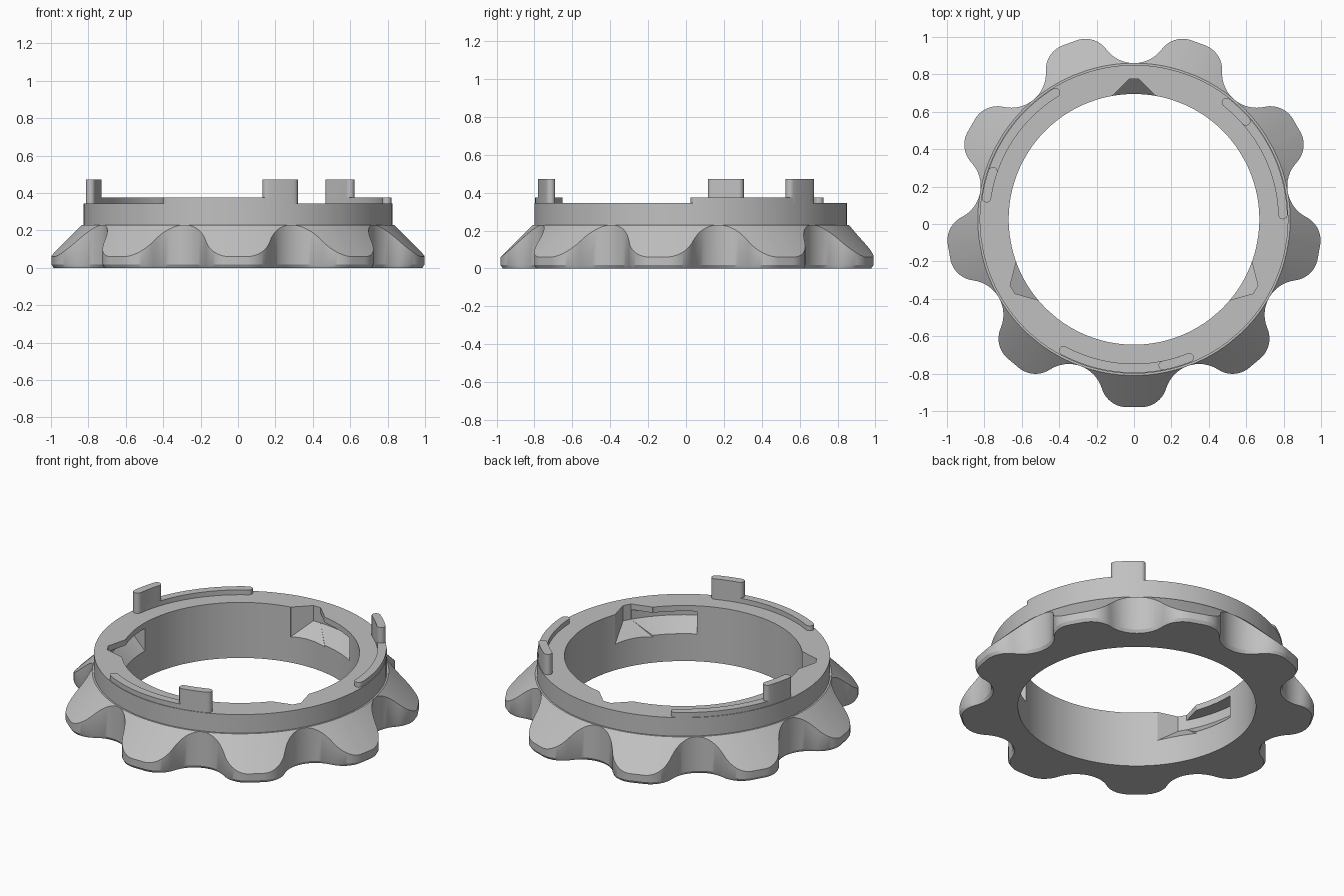
import bpy, bmesh
from math import sin, cos, radians, degrees, atan2, hypot

if "Cube" in bpy.data.objects:
    bpy.data.objects.remove(bpy.data.objects["Cube"])

CY = 0.025            # ring centre in y
R_IN, R_RING, R_CONE, R_LOBE = 0.67, 0.825, 0.835, 1.005

grey = bpy.data.materials.new("plain_grey")
grey.diffuse_color = (0.53, 0.53, 0.53, 1)
grey.use_nodes = True
grey.node_tree.nodes["Principled BSDF"].inputs["Base Color"].default_value = grey.diffuse_color


def pol(r, deg):
    return r * cos(radians(deg)), r * sin(radians(deg))


def finish(name, bm):
    bmesh.ops.remove_doubles(bm, verts=bm.verts, dist=1e-5)
    bmesh.ops.recalc_face_normals(bm, faces=bm.faces)
    me = bpy.data.meshes.new(name)
    bm.to_mesh(me)
    bm.free()
    ob = bpy.data.objects.new(name, me)
    ob.location.y = CY
    me.materials.append(grey)
    bpy.context.collection.objects.link(ob)
    return ob


def loft(name, loops, closed):
    """Skin a list of equal vertex loops; join last to first or cap both ends."""
    bm = bmesh.new()
    rows = [[bm.verts.new(p) for p in lp] for lp in loops]
    n, m = len(rows), len(rows[0])
    for i in range(n if closed else n - 1):
        a, b = rows[i], rows[(i + 1) % n]
        for j in range(m):
            k = (j + 1) % m
            bm.faces.new((a[j], a[k], b[k], b[j]))
    if not closed:
        bm.faces.new(rows[0])
        bm.faces.new(rows[-1])
    return finish(name, bm)


def arc(c, r, a0, a1, n):
    out = []
    for i in range(n + 1):
        x, y = pol(r, a0 + (a1 - a0) * i / n)
        out.append((c[0] + x, c[1] + y))
    return out


# One lobe of the grip outline, on the +x axis: round corners, then a hollow
CORNER, HOLLOW, SPREAD = 0.14, 0.185, 2.5
p_hi, p_lo = pol(R_LOBE - CORNER, SPREAD), pol(R_LOBE - CORNER, -SPREAD)
g = pol(R_CONE + HOLLOW, 20)
phi = degrees(atan2(g[1] - p_hi[1], g[0] - p_hi[0]))
lobe = arc(p_lo, CORNER, -phi, -SPREAD, 12) + arc(p_hi, CORNER, SPREAD, phi, 12)
lobe += arc(g, HOLLOW, phi + 180, 220 - phi, 16)[1:-1]

# Grip ring: nine lobes, cone shoulder and upper collar
sections = []
for k in range(9):
    a = radians(-90 + 40 * k)
    for x, y in lobe:
        R, t = hypot(x, y), a + atan2(y, x)
        zc = min(0.23, 0.23 - (R - R_CONE))
        prof = [(R_IN, 0), (R - 0.012, 0), (R, 0.018), (R, zc), (R_CONE, 0.23),
                (R_RING, 0.23), (R_RING, 0.345), (R_IN, 0.345)]
        sections.append([(r * cos(t), r * sin(t), z) for r, z in prof])
ring = loft("grip_ring", sections, True)


# Bayonet pockets: an open entry slot and a closed channel beside it
def slot_cutter(deg):
    bm = bmesh.new()
    a = radians(deg)
    for u, r, z in [(0.117, 0.66, 0.16), (0.025, 0.75, 0.25), (0.117, 0.58, 0.16)]:
        for s in (-1, 1):
            for zz in (z, 0.45):
                v = s * u
                bm.verts.new((r * cos(a) - v * sin(a), r * sin(a) + v * cos(a), zz))
    bmesh.ops.convex_hull(bm, input=bm.verts)
    return finish("slot_cutter", bm)


def channel_cutter(deg):
    prof = [(0.60, 0.17), (0.67, 0.17), (0.75, 0.25), (0.75, 0.31), (0.60, 0.31)]
    loops = []
    for i in range(17):
        t = deg - 31.5 * i / 16
        loops.append([(*pol(r, t), z) for r, z in prof])
    return loft("channel_cutter", loops, False)


for deg in (90, 210, 330):
    for make in (slot_cutter, channel_cutter):
        cutter = make(deg)
        cutter.hide_render = True
        mod = ring.modifiers.new("pocket", 'BOOLEAN')
        mod.operation = 'DIFFERENCE'
        mod.solver = 'EXACT'
        mod.object = cutter
        bpy.context.view_layer.objects.active = ring
        bpy.ops.object.modifier_apply(modifier=mod.name)
        bpy.data.objects.remove(cutter)


# Curved bars with round ends on the collar
def curved_bar(name, a0, a1, z0, z1, r0=0.772, r1=0.821):
    rm, h = (r0 + r1) / 2, (r1 - r0) / 2
    pad = degrees(h / rm)
    a0, a1 = a0 + pad, a1 - pad
    n = max(6, int((a1 - a0) / 2))
    pts = arc((0, 0), r1, a0, a1, n)
    pts += arc(pol(rm, a1), h, a1, a1 + 180, 8)[1:-1]
    pts += arc((0, 0), r0, a1, a0, n)
    pts += arc(pol(rm, a0), h, a0 + 180, a0 + 360, 8)[1:-1]
    return loft(name, [[(x, y, z) for x, y in pts] for z in (z0, z1)], False)


parts = [ring]
for deg in (46.5, 166.5, 286.5):
    parts.append(curved_bar("locking_tab", deg - 7, deg + 7, 0.32, 0.472))
    parts.append(curved_bar("rim_rail", deg - 46.5, deg + 4, 0.32, 0.375))

bpy.ops.object.select_all(action='DESELECT')
for ob in parts:
    ob.select_set(True)
bpy.context.view_layer.objects.active = ring
bpy.ops.object.shade_smooth_by_angle(angle=radians(28))
